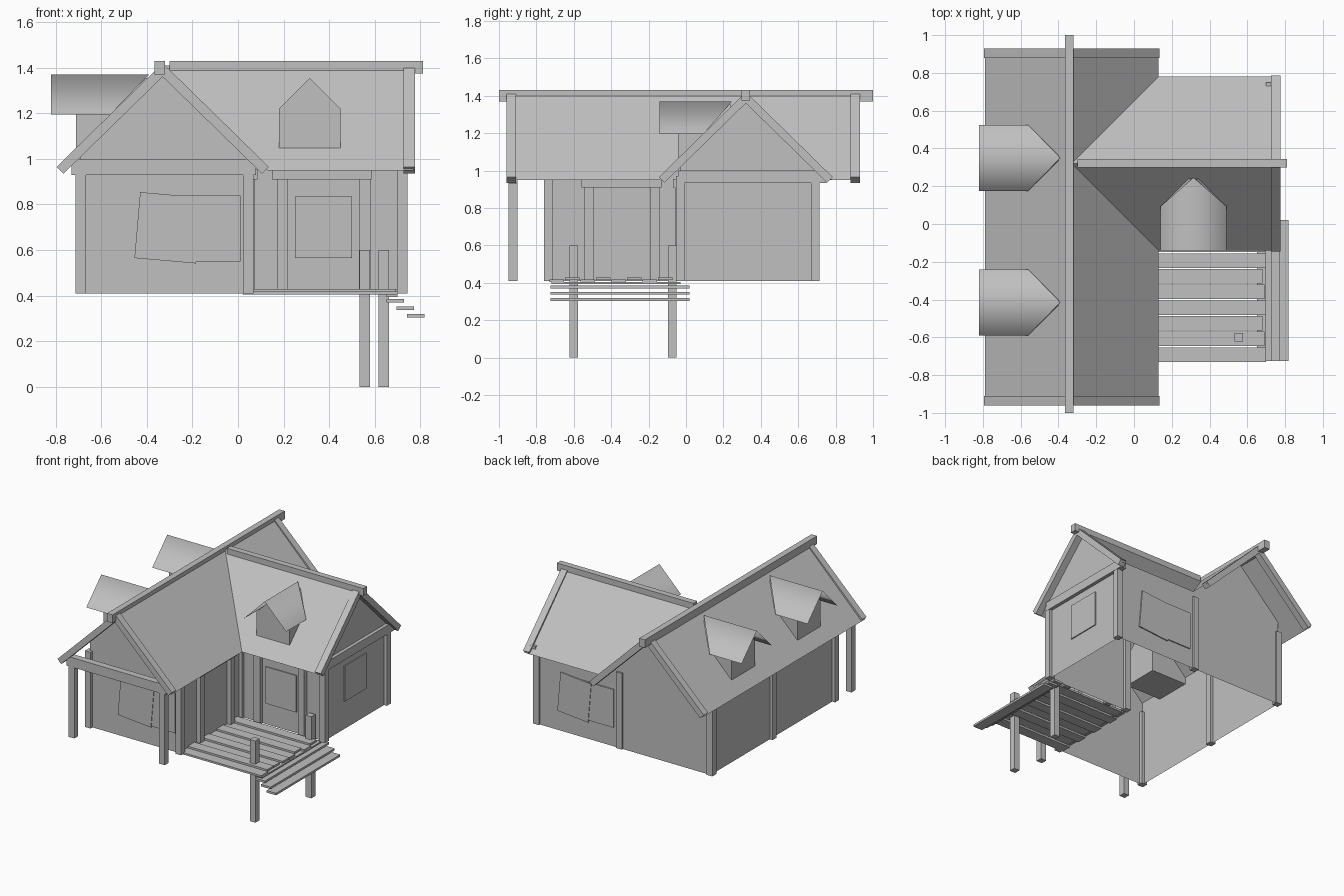
import bpy, math
from mathutils import Vector

cube = bpy.data.objects.get("Cube")
if cube:
    bpy.data.objects.remove(cube, do_unlink=True)

grey = bpy.data.materials.new("plain_grey")
grey.use_nodes = True
COLOUR = (0.53, 0.53, 0.53, 1)
grey.diffuse_color = COLOUR
grey.node_tree.nodes["Principled BSDF"].inputs["Base Color"].default_value = COLOUR

BASE, TOP, EAVE, HALF = 0.41, 1.41, 0.95, 0.46   # wall foot, roof ridge, roof eave, half span
RX, RY = -0.33, 0.32                             # ridge lines of house and wing
LEFT, INNER, RIGHT = -0.69, 0.045, 0.72          # wall planes across x
FRONT, WING, BACK = -0.735, -0.03, 0.70          # wall planes across y


def mesh(name, verts, faces):
    me = bpy.data.meshes.new(name)
    me.from_pydata([tuple(v) for v in verts], [], faces)
    me.materials.append(grey)
    me.update()
    ob = bpy.data.objects.new(name, me)
    bpy.context.collection.objects.link(ob)
    return ob


def sheet(name, *polys):
    verts, faces = [], []
    for poly in polys:
        faces.append(range(len(verts), len(verts) + len(poly)))
        verts += poly
    return mesh(name, verts, [tuple(f) for f in faces])


def prism(name, ring, offset):
    n = len(ring)
    verts = [Vector(p) for p in ring]
    verts += [v + Vector(offset) for v in verts]
    faces = [tuple(range(n))[::-1], tuple(range(n, 2 * n))]
    faces += [(i, (i + 1) % n, (i + 1) % n + n, i + n) for i in range(n)]
    return mesh(name, verts, faces)


def box(name, x0, x1, y0, y1, z0, z1):
    ring = [(x0, y0, z0), (x1, y0, z0), (x1, y1, z0), (x0, y1, z0)]
    return prism(name, ring, (0, 0, z1 - z0))


def post(name, x, y, z0=BASE, z1=0.97, r=0.023):
    return box(name, x - r, x + r, y - r, y + r, z0, z1)


def roof_z(d):
    return TOP - abs(d) * (TOP - EAVE) / HALF


# Walls: open sheets with gable ends, no floor
def gable(name, a, b, mid, place):
    prof = [(a, BASE), (b, BASE), (b, roof_z(b - mid)), (mid, TOP - 0.01), (a, roof_z(a - mid))]
    sheet(name, [place(s, z) for s, z in prof])


def wall(name, x0, y0, x1, y1, top):
    sheet(name, [(x0, y0, BASE), (x1, y1, BASE), (x1, y1, top), (x0, y0, top)])


gable("front_wall", LEFT, INNER, RX, lambda s, z: (s, FRONT, z))
gable("back_wall", LEFT, INNER, RX, lambda s, z: (s, BACK, z))
gable("wing_end_wall", WING, BACK, RY, lambda s, z: (RIGHT, s, z))
wall("long_wall", LEFT, BACK, LEFT, FRONT, roof_z(LEFT - RX))
wall("porch_side_wall", INNER, FRONT, INNER, WING, roof_z(INNER - RX))
wall("wing_front_wall", INNER, WING, RIGHT, WING, roof_z(WING - RY))
wall("wing_back_wall", RIGHT, BACK, INNER, BACK, roof_z(BACK - RY))

# Corner and porch posts
for x, y in [(LEFT, -0.925), (INNER, -0.925), (LEFT, FRONT), (INNER, FRONT), (LEFT, -0.01),
             (LEFT, BACK - 0.01), (INNER, BACK - 0.01), (INNER, WING),
             (RIGHT, WING), (RIGHT, BACK - 0.01)]:
    post("wall_post", x, y)
box("porch_beam", -0.73, 0.08, -0.95, -0.90, 0.93, 1.0)
box("wing_beam", 0.70, 0.745, -0.04, 0.75, 0.935, 1.0)

# Roof sheets, meeting in two valleys
lo, hi = RX - HALF, RX + HALF
near, far = RY - HALF, RY + HALF
Y0, Y1, X1 = -0.955, 0.93, 0.77
sheet("house_roof",
      [(lo, Y0, EAVE), (RX, Y0, TOP), (RX, Y1, TOP), (lo, Y1, EAVE)],
      [(RX, Y0, TOP), (hi, Y0, EAVE), (hi, near, EAVE), (RX, RY, TOP)],
      [(RX, RY, TOP), (hi, far, EAVE), (hi, Y1, EAVE), (RX, Y1, TOP)])
sheet("wing_roof",
      [(RX, RY, TOP), (hi, near, EAVE), (X1, near, EAVE), (X1, RY, TOP)],
      [(RX, RY, TOP), (X1, RY, TOP), (X1, far, EAVE), (hi, far, EAVE)])
box("house_ridge_beam", -0.365, -0.32, -1, 1, 1.37, 1.43)
box("wing_ridge_beam", -0.30, 0.81, 0.298, 0.343, 1.375, 1.43)

# Sloping boards at the roof ends
BOARD = [(0, 1.42), (0.465, 0.965), (0.435, 0.935), (0, 1.36)]
for side in (-1, 1):
    for y in (-0.96, 0.88):
        prism("house_barge_board", [(RX + side * d, y, z) for d, z in BOARD], (0, 0.05, 0))
    prism("wing_barge_board", [(0.725, RY + side * d, z) for d, z in BOARD], (0.05, 0, 0))


# Dormers: five-sided body with a thin smooth roof; u runs outward, v sideways
def dormer(place):
    body = [(-0.135, 1.0), (0.135, 1.0), (0.135, 1.22), (0, 1.355), (-0.135, 1.22)]
    out = Vector(place(1, 0, 0)) - Vector(place(0, 0, 0))
    prism("dormer_body", [place(0.07, v, z) for v, z in body], out * 0.31)
    verts = [place(0.23, -0.175, 1.195), place(0.06, 0, 1.37), place(0.23, 0.175, 1.195),
             place(0.49, 0.175, 1.195), place(0.49, 0, 1.37), place(0.49, -0.175, 1.195)]
    roof = mesh("dormer_roof", verts, [(0, 1, 4, 5), (1, 2, 3, 4)])
    for f in roof.data.polygons:
        f.use_smooth = True


for y in (0.35, -0.415):
    dormer(lambda u, v, z, y=y: (RX - u, y + v, z))
dormer(lambda u, v, z: (0.315 + v, RY - 0.02 - u * 0.9, z))


# Window panes: thin plates, some hung crooked
def pane(name, centre, w, h, facing, tilt=0.0):
    c, s, t = math.cos(tilt), math.sin(tilt), 0.008
    ring = []
    for i, j in ((-1, -1), (1, -1), (1, 1), (-1, 1)):
        a, b = i * w / 2, j * h / 2
        p, q = a * c - b * s, a * s + b * c
        ring.append(Vector(centre) + (Vector((0, p, q)) if facing[0] else Vector((p, 0, q))))
    prism(name, ring, Vector(facing) * t)


pane("front_window", (-0.13, FRONT, 0.695), 0.28, 0.29, (0, -1, 0))
pane("front_shutter", (-0.307, FRONT - 0.004, 0.698), 0.27, 0.29, (0, -1, 0), -0.087)
pane("wing_end_window", (RIGHT, 0.327, 0.745), 0.255, 0.26, (1, 0, 0))
pane("wing_front_window", (0.375, WING, 0.70), 0.25, 0.27, (0, -1, 0))
pane("back_window", (0.23, BACK, 0.69), 0.27, 0.28, (0, 1, 0))
pane("back_shutter", (0.41, BACK + 0.004, 0.69), 0.25, 0.29, (0, 1, 0), 0.087)

# Door frames on the two walls facing the deck
for x in (0.195, 0.555):
    box("wing_door_jamb", x - 0.025, x + 0.025, -0.06, WING, BASE, 0.91)
box("wing_door_lintel", 0.15, 0.585, -0.07, WING, 0.91, 0.955)
for y in (-0.52, -0.165):
    box("side_door_jamb", INNER, 0.075, y - 0.025, y + 0.025, BASE, 0.91)
box("side_door_lintel", INNER, 0.085, -0.56, -0.13, 0.91, 0.955)

# Deck planks laid unevenly, with steps and stilts
for i in range(8):
    y = -0.73 + i * 0.083
    z = 0.405 + 0.01 * (i % 2)
    box("deck_plank", 0.02, 0.70 - 0.01 * (i % 3), y, y + 0.077, z, z + 0.014)
box("deck_edge", 0.65, 0.70, -0.72, -0.03, 0.395, 0.405)
for i in range(3):
    x, z = 0.65 + 0.045 * i, 0.37 - 0.033 * i
    box("step", x, x + 0.077, -0.725, 0.02, z, z + 0.015)
post("deck_stilt", 0.555, -0.60, 0, 0.60)
post("deck_stilt", 0.64, -0.073, 0, 0.60)
